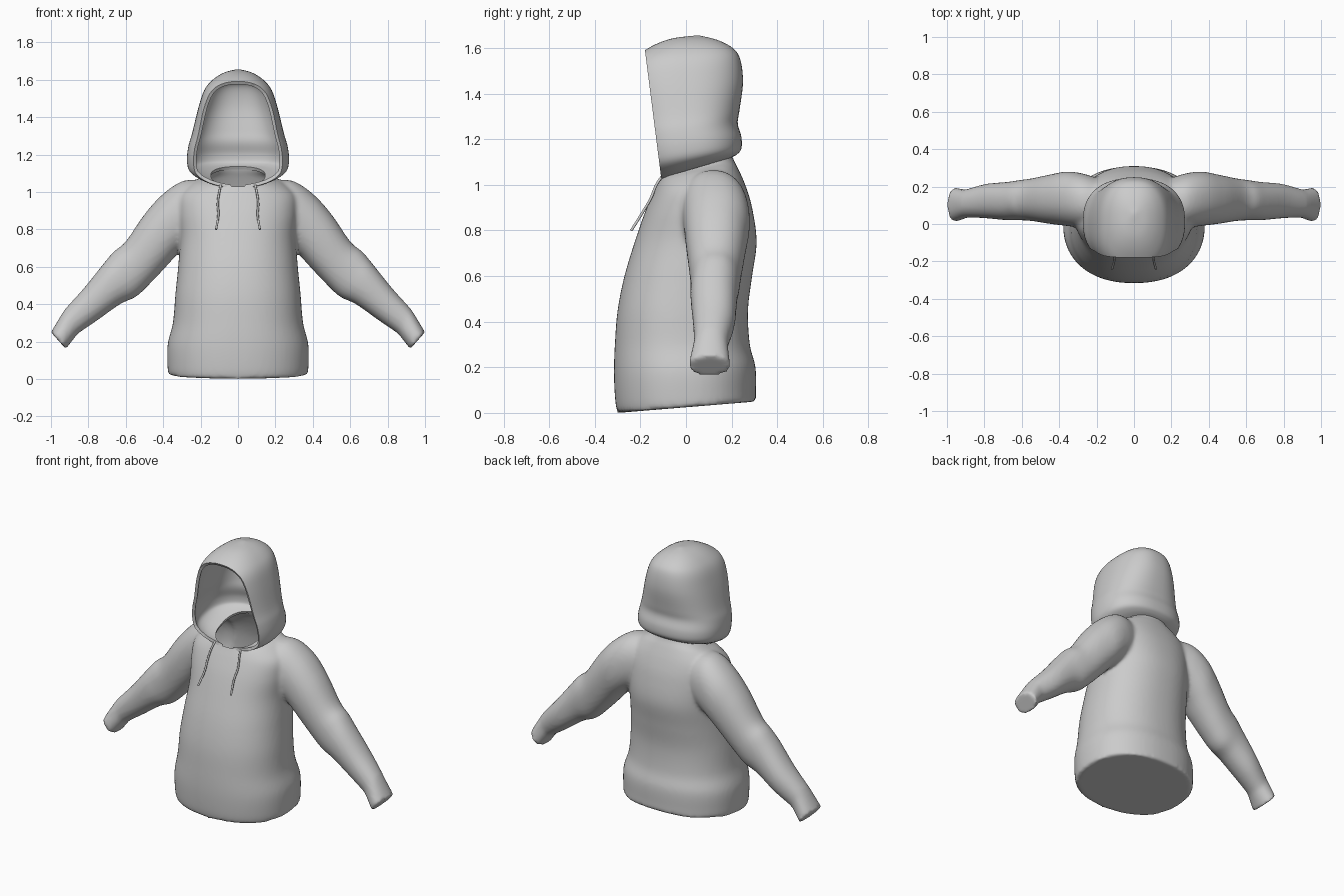
import bpy, bmesh
from math import cos, sin, pi, copysign
from mathutils import Vector

if "Cube" in bpy.data.objects:
    bpy.data.objects.remove(bpy.data.objects["Cube"])


def smooth_rows(rows, n=5):
    """Catmull-Rom interpolation between section rows."""
    out = []
    for i in range(len(rows) - 1):
        p0, p1 = rows[max(i - 1, 0)], rows[i]
        p2, p3 = rows[i + 1], rows[min(i + 2, len(rows) - 1)]
        for k in range(n):
            t = k / n
            out.append([0.5 * (2 * b + (c - a) * t + (2 * a - 5 * b + 4 * c - d) * t * t
                               + (3 * b - a - 3 * c + d) * t ** 3)
                        for a, b, c, d in zip(p0, p1, p2, p3)])
    return out + [list(rows[-1])]


def loft(bm, sections, power, n=64):
    """Skin superellipse sections (centre, half-axis u, half-axis v); returns the two caps."""
    rings = []
    for c, u, v in sections:
        ring = []
        for i in range(n):
            a = 2 * pi * i / n
            p = copysign(abs(cos(a)) ** (2 / power), cos(a))
            q = copysign(abs(sin(a)) ** (2 / power), sin(a))
            ring.append(bm.verts.new(c + u * p + v * q))
        rings.append(ring)
    for r, s in zip(rings, rings[1:]):
        for i in range(n):
            j = (i + 1) % n
            bm.faces.new((r[i], r[j], s[j], s[i]))
    return bm.faces.new(rings[0][::-1]), bm.faces.new(rings[-1])


def upright(rows):
    """Rows of front z, back z, half width, front y, back y."""
    return [(Vector((0, (yf + yb) / 2, (zf + zb) / 2)), Vector((w, 0, 0)),
             Vector((0, (yb - yf) / 2, (zb - zf) / 2)))
            for zf, zb, w, yf, yb in smooth_rows(rows)]


def limb(rows, s):
    """Rows of top x, z, bottom x, z, front y, back y."""
    return [(Vector((s * (tx + bx) / 2, (y0 + y1) / 2, (tz + bz) / 2)),
             Vector((s * (tx - bx) / 2, 0, (tz - bz) / 2)), Vector((0, (y1 - y0) / 2, 0)))
            for tx, tz, bx, bz, y0, y1 in smooth_rows(rows)]


def cut(bm, point, normal):
    bmesh.ops.bisect_plane(bm, geom=bm.verts[:] + bm.edges[:] + bm.faces[:], dist=1e-5,
                           plane_co=point, plane_no=normal, clear_outer=True)


def make(name, bm):
    me = bpy.data.meshes.new(name)
    bm.to_mesh(me)
    bm.free()
    ob = bpy.data.objects.new(name, me)
    bpy.context.collection.objects.link(ob)
    return ob


def activate(ob):
    bpy.ops.object.select_all(action='DESELECT')
    ob.select_set(True)
    bpy.context.view_layer.objects.active = ob


# torso and sleeves, fused into one soft garment
torso = [(0, .05, .372, -.30, .308), (.05, .09, .377, -.31, .307), (.17, .20, .376, -.316, .305),
         (.30, .30, .348, -.312, .28), (.45, .45, .335, -.30, .272), (.60, .60, .32, -.27, .29),
         (.75, .75, .31, -.225, .31), (.88, .90, .32, -.18, .29), (.97, 1.0, .31, -.14, .26),
         (1.02, 1.08, .24, -.115, .225), (1.045, 1.12, .17, -.105, .205), (1.1, 1.2, .14, -.10, .19)]
sleeve = [(.18, 1.06, .18, .74, -.02, .24), (.29, 1.06, .26, .71, -.02, .27),
          (.40, .99, .32, .67, -.01, .28), (.50, .88, .385, .60, 0, .265),
          (.60, .735, .47, .51, .015, .245), (.665, .68, .545, .44, .02, .235),
          (.72, .615, .63, .40, .02, .225), (.82, .49, .75, .315, .03, .215),
          (.91, .39, .845, .25, .035, .19), (.94, .35, .87, .225, .03, .185),
          (1.0, .25, .92, .16, .01, .195)]
bm = bmesh.new()
loft(bm, upright(torso), 2.25)
for side in (1, -1):
    loft(bm, limb(sleeve, side), 2.2, 40)
bmesh.ops.recalc_face_normals(bm, faces=bm.faces[:])
body = make("sweater_body", bm)
rm = body.modifiers.new("fuse", 'REMESH')
rm.mode = 'VOXEL'
rm.voxel_size = 0.012
sm = body.modifiers.new("soften", 'SMOOTH')
sm.factor = 0.5
sm.iterations = 5
activate(body)
bpy.ops.object.convert(target='MESH')

# open the neck
bm = bmesh.new()
bm.from_mesh(body.data)
cut(bm, Vector((0, -.11, 1.03)), Vector((0, -.28, .96)))
bm.to_mesh(body.data)
bm.free()
bpy.ops.object.shade_smooth_by_angle(angle=0.9)

# hood: a closed egg with a rolled nape, sliced open at the face
hood_rows = [(1.02, 1.12, .15, -.11, .20), (1.04, 1.135, .215, -.16, .225),
             (1.08, 1.16, .262, -.20, .243), (1.14, 1.21, .273, -.22, .243),
             (1.22, 1.27, .265, -.23, .227), (1.30, 1.33, .245, -.24, .235),
             (1.45, 1.45, .212, -.26, .25), (1.54, 1.55, .18, -.24, .238),
             (1.60, 1.60, .135, -.165, .205), (1.64, 1.635, .075, -.07, .14),
             (1.655, 1.655, .01, .04, .06)]
bm = bmesh.new()
bottom, top = loft(bm, upright(hood_rows), 2.4)
bmesh.ops.recalc_face_normals(bm, faces=bm.faces[:])
bmesh.ops.delete(bm, geom=[bottom], context='FACES_ONLY')
cut(bm, Vector((0, -.18, 1.59)), Vector((0, -.55, -.07)).normalized())
hood = make("hood", bm)
so = hood.modifiers.new("cloth", 'SOLIDIFY')
so.thickness = 0.018
so.offset = -1
activate(hood)
bpy.ops.object.convert(target='MESH')
bpy.ops.object.shade_smooth_by_angle(angle=0.8)

# drawstrings
for side, name in ((1, "drawstring_left"), (-1, "drawstring_right")):
    cu = bpy.data.curves.new(name, 'CURVE')
    cu.dimensions = '3D'
    cu.bevel_depth = 0.006
    cu.bevel_resolution = 2
    cu.use_fill_caps = True
    pts = [(.09, -.10, 1.045), (.10, -.13, 1.0), (.108, -.155, .94), (.105, -.19, .88), (.117, -.24, .80)]
    sp = cu.splines.new('BEZIER')
    sp.bezier_points.add(len(pts) - 1)
    for bp, (x, y, z) in zip(sp.bezier_points, pts):
        bp.co = (side * x, y, z)
        bp.handle_left_type = bp.handle_right_type = 'AUTO'
    ob = bpy.data.objects.new(name, cu)
    bpy.context.collection.objects.link(ob)
    activate(ob)
    bpy.ops.object.convert(target='MESH')
